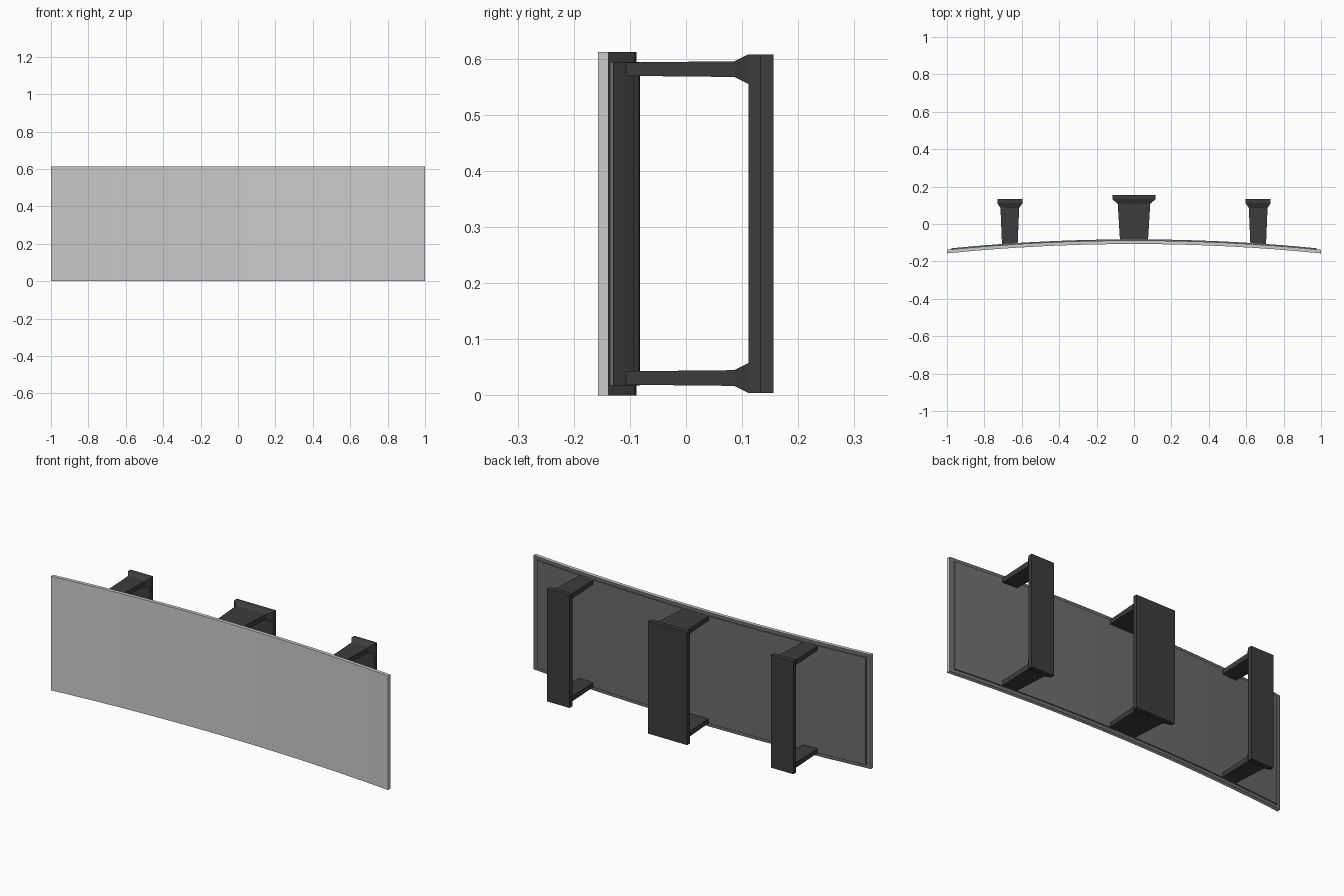
import bpy, bmesh

if "Cube" in bpy.data.objects:
    bpy.data.objects.remove(bpy.data.objects["Cube"])


def material(name, v):
    m = bpy.data.materials.new(name)
    m.diffuse_color = (v, v, v, 1)
    m.use_nodes = True
    m.node_tree.nodes["Principled BSDF"].inputs["Base Color"].default_value = m.diffuse_color
    return m


LIGHT = material("light_grey", 0.6)
BACK = material("back_grey", 0.15)
DARK = material("dark_grey", 0.045)


def finish(name, bm, mats):
    bmesh.ops.recalc_face_normals(bm, faces=bm.faces)
    me = bpy.data.meshes.new(name)
    bm.to_mesh(me)
    bm.free()
    for m in mats:
        me.materials.append(m)
    ob = bpy.data.objects.new(name, me)
    bpy.context.collection.objects.link(ob)
    return ob


def loft(bm, rings):
    """Skin a list of four-point rings and cap both ends."""
    vs = [[bm.verts.new(p) for p in r] for r in rings]
    for a, b in zip(vs, vs[1:]):
        for i in range(4):
            j = (i + 1) % 4
            bm.faces.new((a[i], a[j], b[j], b[i]))
    bm.faces.new(vs[0])
    bm.faces.new(vs[-1])


def curved_sheet(name, half, front, back, z0, z1, mats, segs=16):
    """Sheet bowed along x; front and back are y values at the middle."""
    bm = bmesh.new()
    rings = []
    for i in range(segs + 1):
        x = half * (2 * i / segs - 1)
        d = -0.05 * x * x
        rings.append([(x, front + d, z0), (x, back + d, z0),
                      (x, back + d, z1), (x, front + d, z1)])
    loft(bm, rings)
    bmesh.ops.recalc_face_normals(bm, faces=bm.faces)
    for f in bm.faces:
        f.material_index = len(mats) - 1 if f.normal.y > 0.9 else 0
        f.smooth = True
    ob = finish(name, bm, mats)
    bpy.ops.object.select_all(action='DESELECT')
    ob.select_set(True)
    bpy.context.view_layer.objects.active = ob
    bpy.ops.object.shade_smooth_by_angle()


def bracket(name, cx, y_plate, y_end, w_end, w_arm, w_plate):
    """Upright rear plate on two flared arms."""
    def ring(y, w, zc, h):
        return [(cx + sx * w, y, zc + sz * h)
                for sx, sz in ((-1, -1), (1, -1), (1, 1), (-1, 1))]
    bm = bmesh.new()
    for zc in (0.031, 0.5815):
        loft(bm, [ring(y_end, w_end, zc, 0.012),
                  ring(y_plate - 0.025, w_arm, zc, 0.014),
                  ring(y_plate, w_plate, zc, 0.0265)])
    loft(bm, [ring(y_plate, w_plate, 0.306, 0.302),
              ring(y_plate + 0.023, w_plate, 0.306, 0.302)])
    finish(name, bm, [DARK])


# Bowed display panel and its slightly raised backing sheet
curved_sheet("front_panel", 1.0, -0.107, -0.088, 0, 0.612, [LIGHT, BACK])
curved_sheet("backing_sheet", 0.975, -0.095, -0.082, 0.018, 0.594, [BACK])

# Mounting brackets: wide in the middle, narrow on both sides
bracket("centre_bracket", 0, 0.133, -0.085, 0.075, 0.087, 0.116)
for side, s in (("left", -1), ("right", 1)):
    bracket(side + "_bracket", s * 0.664, 0.111, -0.107, 0.042, 0.05, 0.067)
